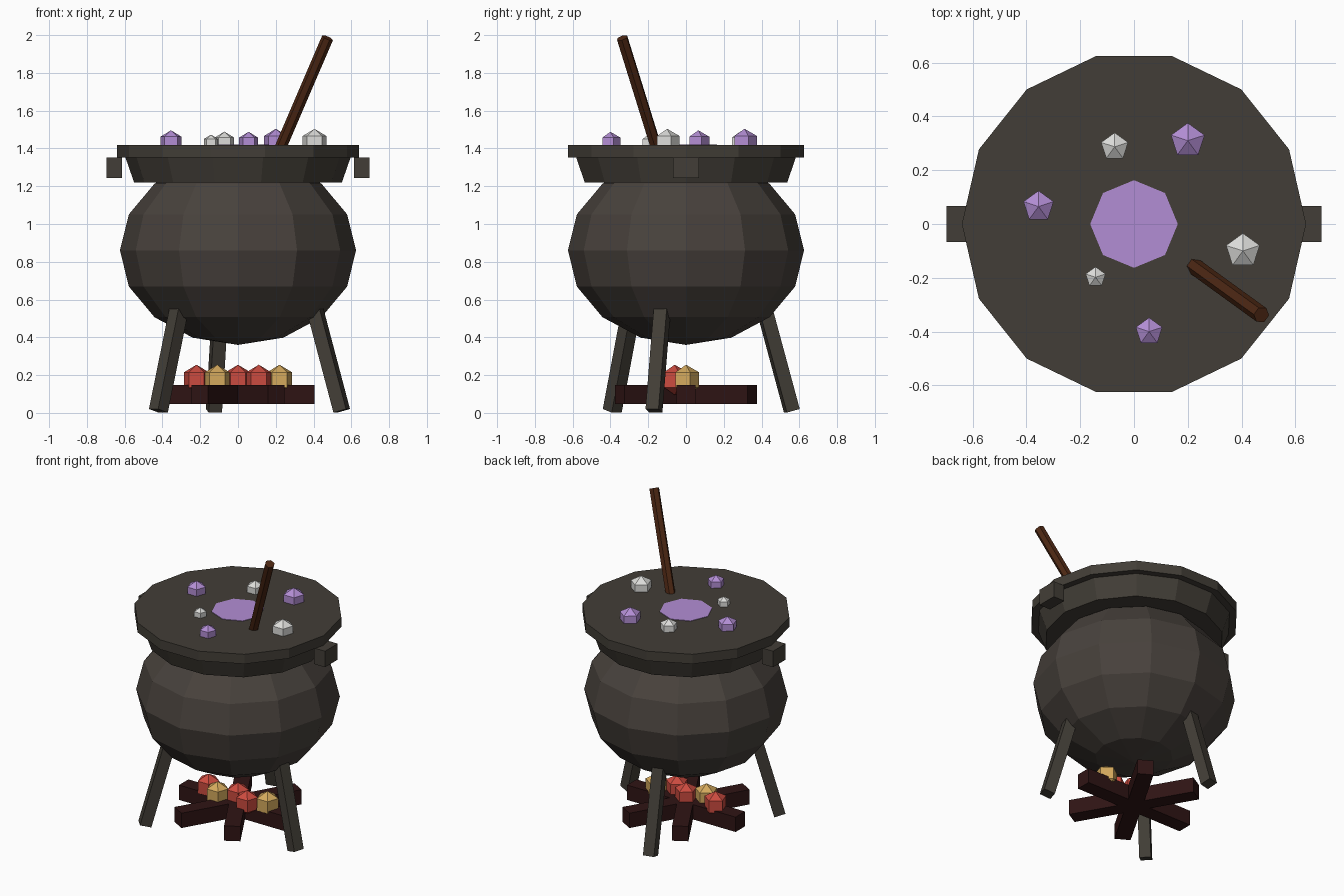
import bpy, bmesh, math
from mathutils import Vector, Matrix

cube = bpy.data.objects.get("Cube")
if cube:
    bpy.data.objects.remove(cube, do_unlink=True)


def material(name, rgb):
    m = bpy.data.materials.new(name)
    m.use_nodes = True
    m.diffuse_color = (*rgb, 1)
    m.node_tree.nodes["Principled BSDF"].inputs["Base Color"].default_value = (*rgb, 1)
    return m


IRON = material("iron", (0.065, 0.054, 0.046))
DARK_IRON = material("rim_iron", (0.055, 0.048, 0.038))
LOG = material("charred_wood", (0.028, 0.007, 0.007))
WOOD = material("stirring_wood", (0.075, 0.021, 0.007))
PURPLE = material("purple_brew", (0.45, 0.27, 0.66))
WHITE = material("pale_bubble", (0.72, 0.72, 0.70))
RED = material("red_ember", (0.60, 0.07, 0.05))
YELLOW = material("yellow_ember", (0.66, 0.40, 0.11))


def finish(name, bm, mat):
    mesh = bpy.data.meshes.new(name)
    bm.to_mesh(mesh)
    bm.free()
    mesh.materials.append(mat)
    obj = bpy.data.objects.new(name, mesh)
    bpy.context.collection.objects.link(obj)
    return obj


def sphere(name, mat, centre, scale, segments, rings):
    bm = bmesh.new()
    place = Matrix.Translation(centre) @ Matrix.Diagonal((*scale, 1))
    bmesh.ops.create_uvsphere(bm, u_segments=segments, v_segments=rings, radius=1, matrix=place)
    return finish(name, bm, mat)


def box(name, mat, size, place):
    bm = bmesh.new()
    bmesh.ops.create_cube(bm, size=1, matrix=place @ Matrix.Diagonal((*size, 1)))
    return finish(name, bm, mat)


def frustum(name, mat, sides, r_low, r_high, start, end):
    """Closed cylinder or cone section between two points."""
    start, end = Vector(start), Vector(end)
    axis = end - start
    # upright pieces keep a corner on the x axis
    turn = Matrix.Identity(4)
    if axis.xy.length > 0.001:
        turn = axis.to_track_quat('Z', 'Y').to_matrix().to_4x4()
    rings = []
    bm = bmesh.new()
    for r, h in ((r_low, 0), (r_high, axis.length)):
        ring = []
        for i in range(sides):
            a = math.tau * i / sides
            ring.append(bm.verts.new(start + turn @ Vector((r * math.cos(a), r * math.sin(a), h))))
        rings.append(ring)
    low, high = rings
    bm.faces.new(low[::-1])
    bm.faces.new(high)
    for i in range(sides):
        j = (i + 1) % sides
        bm.faces.new((low[i], low[j], high[j], high[i]))
    return finish(name, bm, mat)


# Pot: squashed faceted sphere with a flared collar and flat lip
sphere("pot_body", IRON, (0, 0, 0.86), (0.625, 0.625, 0.5), 12, 8)
frustum("pot_collar", DARK_IRON, 14, 0.55, 0.597, (0, 0, 1.22), (0, 0, 1.355))
frustum("pot_lip", DARK_IRON, 14, 0.64, 0.64, (0, 0, 1.352), (0, 0, 1.417))
frustum("brew_surface", PURPLE, 8, 0.163, 0.163, (0, 0, 1.412), (0, 0, 1.42))

# Side handles
for side, label in ((1, "left"), (-1, "right")):
    box(label + "_handle", DARK_IRON, (0.083, 0.135, 0.108),
        Matrix.Translation((side * 0.655, 0, 1.298)))

# Three splayed legs
for i in range(3):
    turn = Matrix.Rotation(-0.3 + i * math.tau / 3, 4, 'Z')
    tilt = Matrix.Translation((0.5, 0, 0.281)) @ Matrix.Rotation(-0.27, 4, 'Y')
    box(f"leg_{i + 1}", DARK_IRON, (0.072, 0.072, 0.56), turn @ tilt)

# Crossed fire logs
for i in range(3):
    box(f"log_{i + 1}", LOG, (0.81, 0.1, 0.1),
        Matrix.Translation((0, 0, 0.098)) @ Matrix.Rotation(i * math.pi / 3, 4, 'Z'))

# Embers in a zigzag row
for i, mat in enumerate((RED, YELLOW, RED, RED, YELLOW)):
    sphere(f"ember_{i + 1}", mat, (-0.22 + 0.11 * i, -0.06 * (i % 2), 0.175), (0.08,) * 3, 5, 3)

# Bubbles floating on the top
bubbles = [(-0.355, 0.065, 0.068, PURPLE), (-0.072, 0.287, 0.061, WHITE),
           (0.2, 0.31, 0.076, PURPLE), (0.405, -0.1, 0.076, WHITE),
           (-0.143, -0.198, 0.045, WHITE), (0.056, -0.4, 0.06, PURPLE)]
for i, (x, y, r, mat) in enumerate(bubbles):
    sphere(f"bubble_{i + 1}", mat, (x, y, 1.428), (r, r, r), 5, 3)

# Stirring stick
frustum("stirring_stick", WOOD, 6, 0.031, 0.031, (0.18, -0.125, 1.3), (0.474, -0.338, 1.985))
